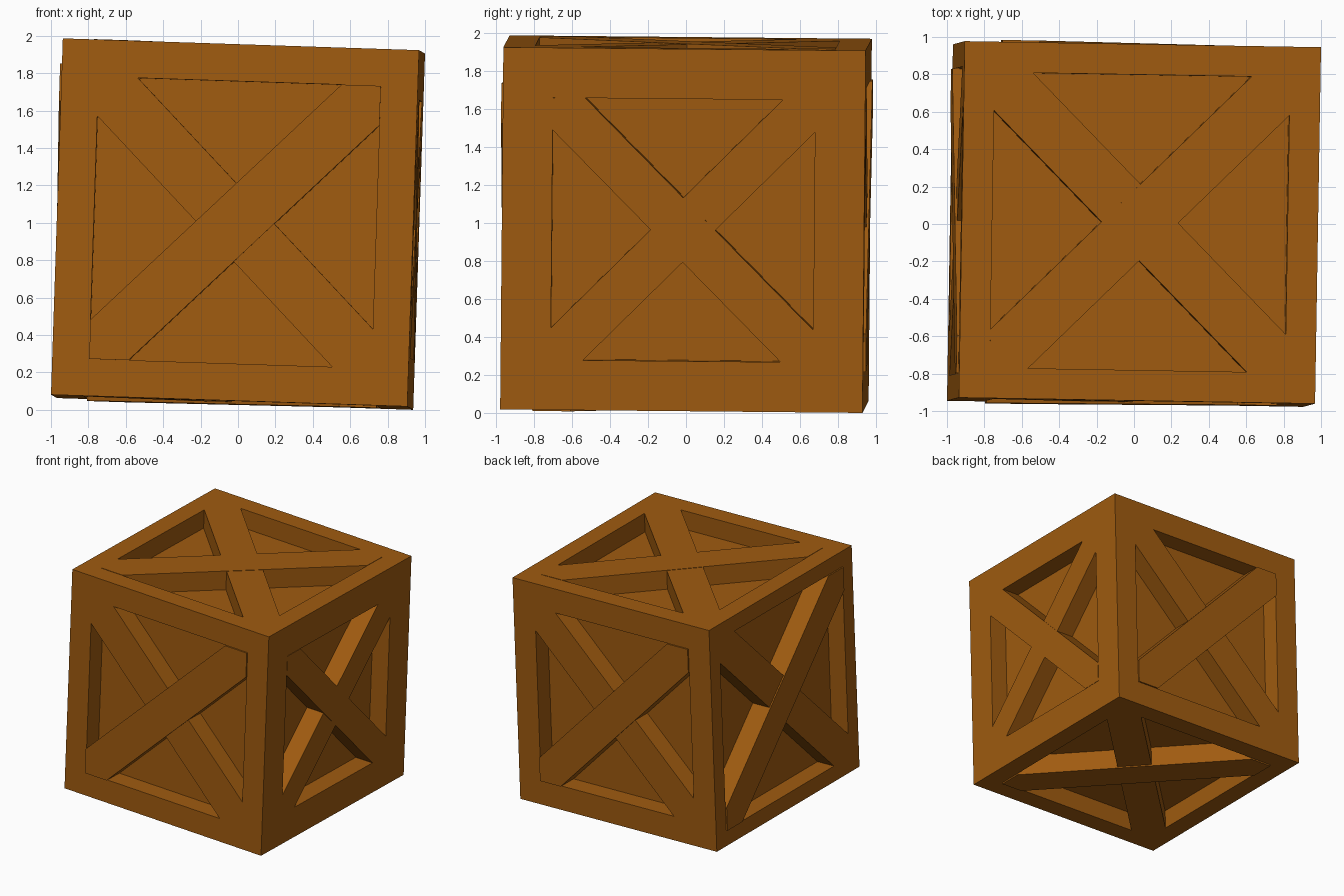
import bpy, bmesh
from mathutils import Matrix, Vector, Euler

default = bpy.data.objects.get("Cube")
if default:
    bpy.data.objects.remove(default, do_unlink=True)

HALF = 0.953     # half the crate's edge
DEPTH = 0.16     # depth of the recessed panels

wood = bpy.data.materials.new("brown wood")
wood.use_nodes = True
colour = (0.35, 0.105, 0.005, 1)
wood.diffuse_color = colour
wood.node_tree.nodes["Principled BSDF"].inputs["Base Color"].default_value = colour

# The crate rests slightly tilted
tilt = Euler((-0.0095, 0.033, -0.017)).to_matrix().to_4x4()
lift = HALF * sum(abs(c) for c in tilt[2][:3])
placement = Matrix.Translation((0, 0, lift)) @ tilt


def prism(bm, points, low, high, frame):
    """Extrude a 2D outline along the face normal of a frame."""
    rings = [[bm.verts.new(frame @ Vector((x, y, z))) for x, y in points]
             for z in (low, high)]
    bm.faces.new(rings[0])
    bm.faces.new(rings[1])
    n = len(points)
    for i in range(n):
        j = (i + 1) % n
        bm.faces.new((rings[0][i], rings[0][j], rings[1][j], rings[1][i]))


def make_object(name, bm):
    bmesh.ops.recalc_face_normals(bm, faces=bm.faces)
    mesh = bpy.data.meshes.new(name)
    bm.to_mesh(mesh)
    bm.free()
    mesh.materials.append(wood)
    obj = bpy.data.objects.new(name, mesh)
    bpy.context.collection.objects.link(obj)
    obj.matrix_world = placement
    return obj


X, Y, Z = Vector((1, 0, 0)), Vector((0, 1, 0)), Vector((0, 0, 1))
# Side: across, up, half opening, brace half diagonal, brace height, quarter turns
sides = {
    "front": (X, Z, 0.755, 0.21, 0.012, 0),
    "back": (-X, Z, 0.745, 0.20, 0.012, 0),
    "left": (Y, Z, 0.69, 0.17, 0.003, 1),
    "right": (-Y, Z, 0.82, 0.20, 0.012, 0),
    "top": (X, Y, 0.79, 0.205, 0.003, 0),
    "bottom": (X, -Y, 0.785, 0.20, 0.012, 0),
}

cuts = bmesh.new()
for name, (u, v, h, t, rise, turns) in sides.items():
    frame = Matrix((u, v, u.cross(v))).transposed().to_4x4()

    # Four triangular recesses leave the frame and crossed braces
    triangle = [(0, t), (h - t, h), (t - h, h)]
    for k in range(4):
        turn = Matrix.Rotation(k * 1.5707963, 4, "Z")
        prism(cuts, triangle, HALF - DEPTH, HALF + 0.05, frame @ turn)

    # Upper brace lies over the other, clipped to the frame corners
    half_brace = [(-h, t - h), (-h, -h), (t - h, -h)]
    outline = half_brace + [(-x, -y) for x, y in half_brace]
    brace = bmesh.new()
    turn = Matrix.Rotation(turns * 1.5707963, 4, "Z")
    prism(brace, outline, HALF - 0.001, HALF + rise, frame @ turn)
    make_object(name + "_brace", brace)

# Crate body
solid = bmesh.new()
bmesh.ops.create_cube(solid, size=2 * HALF)
body = make_object("crate_body", solid)
cutter = make_object("recess_cutter", cuts)
cutter.hide_render = True

carve = body.modifiers.new("recesses", "BOOLEAN")
carve.operation = "DIFFERENCE"
carve.solver = "EXACT"
carve.object = cutter
bpy.context.view_layer.objects.active = body
bpy.ops.object.modifier_apply(modifier=carve.name)
bpy.data.objects.remove(cutter, do_unlink=True)
